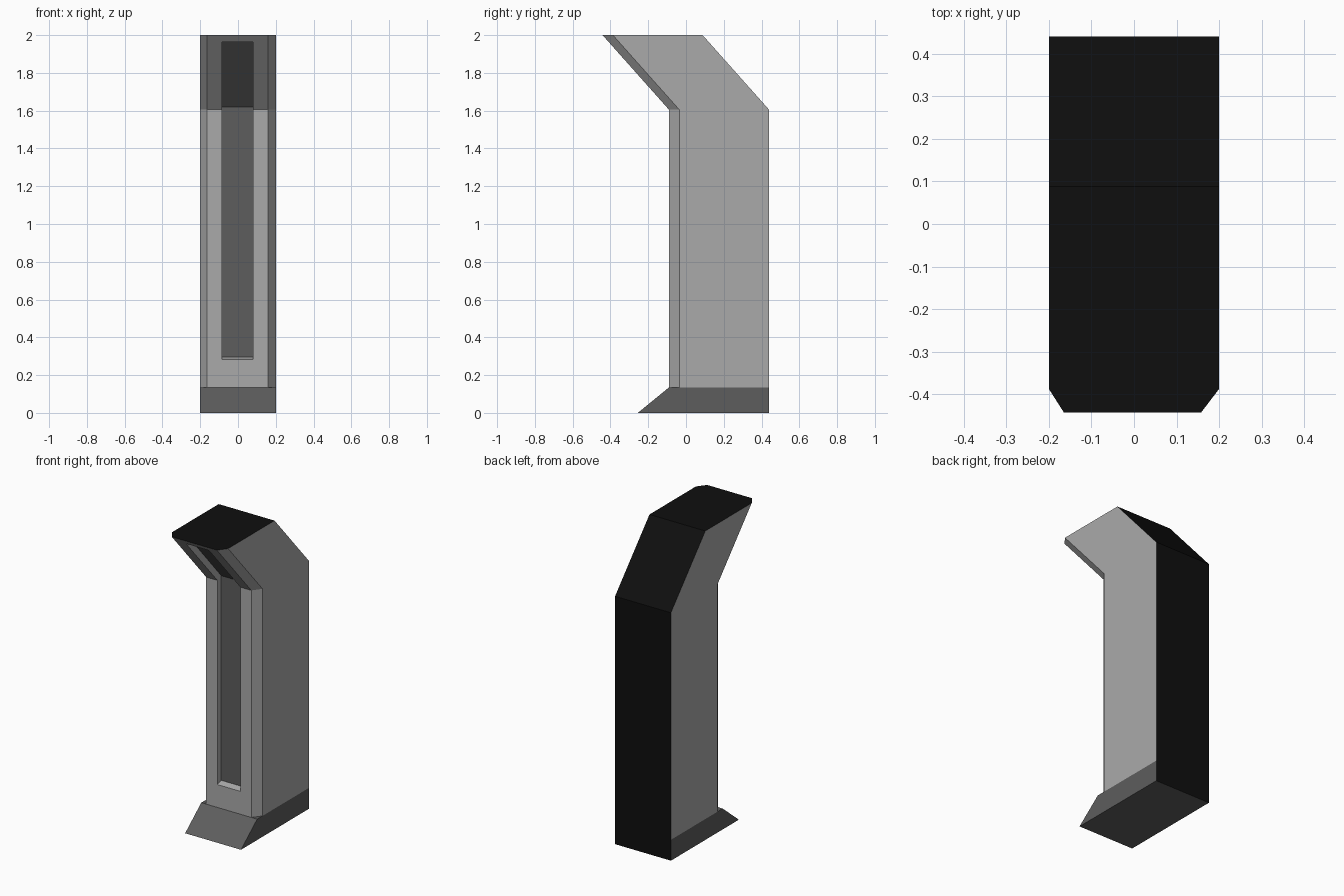
import bpy, bmesh

if "Cube" in bpy.data.objects:
    bpy.data.objects.remove(bpy.data.objects["Cube"])


def material(name, r, g, b):
    m = bpy.data.materials.new(name)
    m.diffuse_color = (r, g, b, 1)
    m.use_nodes = True
    m.node_tree.nodes["Principled BSDF"].inputs["Base Color"].default_value = m.diffuse_color
    return m


MATS = [material("light grey shell", 0.40, 0.40, 0.40),
        material("dark grey trim", 0.11, 0.11, 0.11),
        material("black back", 0.0045, 0.0045, 0.0045)]
LIGHT, DARK, BLACK = range(3)


def loft(name, rings, paint):
    """Join equal-sized rings of points, cap the ends, colour by face normal."""
    bm = bmesh.new()
    loops = [[bm.verts.new(p) for p in ring] for ring in rings]
    n = len(loops[0])
    for a, b in zip(loops, loops[1:]):
        for i in range(n):
            j = (i + 1) % n
            bm.faces.new((a[i], a[j], b[j], b[i]))
    bm.faces.new(loops[0][::-1])
    bm.faces.new(loops[-1])
    bmesh.ops.recalc_face_normals(bm, faces=bm.faces)
    for f in bm.faces:
        f.material_index = paint(f.normal)
    me = bpy.data.meshes.new(name)
    bm.to_mesh(me)
    bm.free()
    for m in MATS:
        me.materials.append(m)
    ob = bpy.data.objects.new(name, me)
    bpy.context.collection.objects.link(ob)
    return ob


def prism(name, profile, x0, x1, paint):
    """Extrude a side profile (y, z) across the width."""
    return loft(name, [[(x, y, z) for y, z in profile] for x in (x0, x1)], paint)


# base with sloping toe
prism("base", [(-0.255, 0), (0.44, 0), (0.44, 0.135), (-0.09, 0.135)], -0.2, 0.2,
      lambda n: BLACK if n.y > 0.9 else DARK)

# column with chamfered front corners, leaning forward at the top
section = [(-0.165, -0.09), (0.158, -0.09), (0.2, -0.035),
           (0.2, 0.44), (-0.2, 0.44), (-0.2, -0.035)]
column = loft("column",
              [[(x, y + dy, z) for x, y in section]
               for z, dy in ((0.135, 0), (1.605, 0), (2.0, -0.352))],
              lambda n: BLACK if n.y > 0.5 or n.z > 0.5 else LIGHT)

# long front recess that follows the bend, with a dark floor
recess = prism("recess_cutter",
               [(-0.05, 0.295), (-0.05, 1.62), (-0.36, 1.97),
                (-0.458, 1.96), (-0.13, 1.59), (-0.13, 0.271)], -0.085, 0.08,
               lambda n: DARK if n.y > 0.5 else LIGHT)
recess.hide_render = True

cut = column.modifiers.new("recess", 'BOOLEAN')
cut.operation = 'DIFFERENCE'
cut.solver = 'EXACT'
cut.object = recess
bpy.context.view_layer.objects.active = column
bpy.ops.object.modifier_apply(modifier=cut.name)
bpy.data.objects.remove(recess)

# drop the hidden column underside resting on the base
bm = bmesh.new()
bm.from_mesh(column.data)
hidden = [f for f in bm.faces if all(v.co.z < 0.14 for v in f.verts)]
bmesh.ops.delete(bm, geom=hidden, context='FACES')
bm.to_mesh(column.data)
bm.free()
